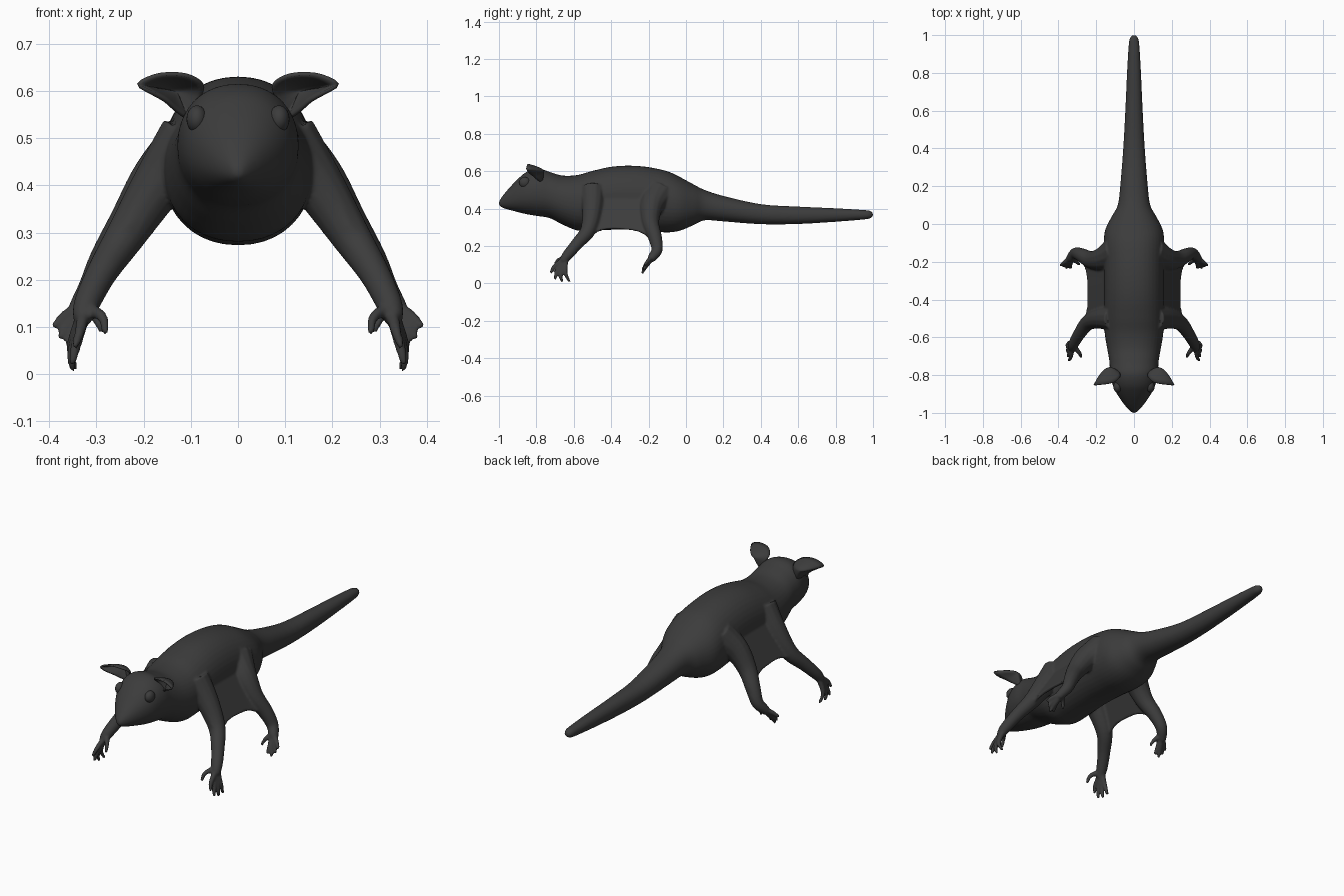
import bpy, bmesh, math
from mathutils import Vector

if "Cube" in bpy.data.objects:
    bpy.data.objects.remove(bpy.data.objects["Cube"])

fur = bpy.data.materials.new("dark_fur")
fur.diffuse_color = (0.045, 0.045, 0.045, 1)
fur.use_nodes = True
fur.node_tree.nodes["Principled BSDF"].inputs["Base Color"].default_value = fur.diffuse_color


def spline(pts, n=5):
    """Catmull-Rom samples through tuples of any length."""
    out = []
    for i in range(len(pts) - 1):
        a, b, c, d = pts[max(i - 1, 0)], pts[i], pts[i + 1], pts[min(i + 2, len(pts) - 1)]
        for k in range(n):
            t = k / n
            out.append(tuple(0.5 * (2 * q + (r - p) * t + (2 * p - 5 * q + 4 * r - s) * t * t
                                    + (3 * q - p - 3 * r + s) * t ** 3)
                             for p, q, r, s in zip(a, b, c, d)))
    return out + [tuple(pts[-1])]


def loft(bm, rings):
    """Closed skin over a list of equal-length rings."""
    vs = [[bm.verts.new(p) for p in r] for r in rings]
    n = len(vs[0])
    for a, b in zip(vs, vs[1:]):
        for i in range(n):
            bm.faces.new((a[i], a[(i + 1) % n], b[(i + 1) % n], b[i]))
    bm.faces.new(vs[0][::-1])
    bm.faces.new(vs[-1])


def tube(bm, pts, side, n=14):
    """Round limb through (x, y, z, radius) points."""
    s = spline(pts)
    c = [Vector((p[0] * side, p[1], p[2])) for p in s]
    rings = []
    for i, p in enumerate(c):
        d = (c[min(i + 1, len(c) - 1)] - c[max(i - 1, 0)]).normalized()
        u = d.cross(Vector((0, 1, 0.3))).normalized()
        v = d.cross(u)
        rings.append([p + s[i][3] * (u * math.cos(2 * math.pi * k / n) + v * math.sin(2 * math.pi * k / n))
                      for k in range(n)])
    loft(bm, rings)


def finish(bm, name):
    bmesh.ops.recalc_face_normals(bm, faces=bm.faces)
    me = bpy.data.meshes.new(name)
    bm.to_mesh(me)
    bm.free()
    for p in me.polygons:
        p.use_smooth = True
    me.materials.append(fur)
    ob = bpy.data.objects.new(name, me)
    bpy.context.collection.objects.link(ob)
    return ob


# Head, torso and tail: (y, top z, bottom z, half width)
bm = bmesh.new()
stations = [(-1, .437, .42, .008), (-.985, .462, .407, .026), (-.95, .505, .395, .056),
            (-.9, .558, .382, .09), (-.85, .598, .37, .114), (-.79, .615, .36, .127),
            (-.73, .597, .35, .13), (-.66, .577, .315, .142), (-.58, .58, .283, .155),
            (-.5, .602, .283, .158), (-.4, .624, .287, .158), (-.3, .63, .287, .158),
            (-.2, .622, .28, .158), (-.1, .6, .273, .16), (-.03, .568, .283, .152),
            (.04, .53, .312, .118), (.1, .5, .338, .086), (.2, .468, .332, .073),
            (.4, .424, .317, .057), (.6, .411, .318, .046), (.8, .402, .33, .037),
            (.95, .393, .342, .028), (.985, .388, .348, .021), (1, .375, .36, .008)]
rings = []
for y, top, bot, w in spline(stations, 4):
    ring = []
    for k in range(40):
        c, s = math.cos(k * math.pi / 20), math.sin(k * math.pi / 20)
        e = 0.93
        ring.append((w * math.copysign(abs(c) ** e, c), y,
                     (top + bot) / 2 + (top - bot) / 2 * math.copysign(abs(s) ** e, s)))
    rings.append(ring)
loft(bm, rings)

front_leg = [(.1, -.5, .5, .07), (.17, -.5, .4, .056), (.24, -.52, .29, .042),
             (.288, -.58, .215, .033), (.32, -.635, .15, .028), (.33, -.66, .115, .02)]
hind_leg = [(.09, -.15, .47, .09), (.165, -.185, .41, .064), (.225, -.19, .325, .047),
            (.277, -.165, .245, .037), (.31, -.155, .18, .03), (.335, -.18, .14, .024), (.345, -.19, .125, .017)]
front_wrist, hind_wrist = (.323, -.64, .14), (.33, -.175, .145)
# Finger middle and tip positions
front_toes = [((.288, -.685, .122), (.281, -.705, .085)), ((.335, -.705, .09), (.346, -.722, .055)),
              ((.343, -.69, .06), (.352, -.70, .02)), ((.35, -.67, .05), (.35, -.66, .008)),
              ((.352, -.645, .06), (.346, -.622, .008))]
hind_toes = [((.305, -.2, .125), (.287, -.215, .09)), ((.365, -.2, .125), (.392, -.222, .1)),
             ((.36, -.21, .105), (.378, -.225, .075)), ((.35, -.215, .09), (.36, -.235, .055)),
             ((.336, -.215, .1), (.335, -.235, .065))]
# Outer edge of the gliding membrane
edge = [(.295, -.575, .205), (.258, -.5, .262), (.243, -.43, .29),
        (.243, -.33, .29), (.25, -.25, .277), (.28, -.18, .235)]

for side in (1, -1):
    for leg, wrist, toes in ((front_leg, front_wrist, front_toes), (hind_leg, hind_wrist, hind_toes)):
        tube(bm, leg, side)
        for mid, tip in toes:
            tube(bm, [wrist + (.015,), mid + (.0115,), tip + (.007,)], side, 10)
    n = Vector((.86, 0, .5)) * .008
    sheet = []
    for x, y, z in spline(edge):
        o, i = Vector((x, y, z)), Vector((.1, -.35 + (y + .37) * .85, .535))
        sheet.append([Vector((p.x * side, p.y, p.z)) for p in (i - n, i + n, o + n, o - n)])
    loft(bm, sheet)

# Fuse everything into one soft skin
body = finish(bm, "body_with_legs_and_tail")
m = body.modifiers.new("fuse", 'REMESH')
m.mode = 'VOXEL'
m.voxel_size = 0.006
m.use_smooth_shade = True
m = body.modifiers.new("soften", 'SMOOTH')
m.factor = 0.5
m.iterations = 4

# Ears: cupped dishes opening forward, from a rim and a deeper centre
rim = [(.105, -.775, .54), (.08, -.785, .585), (.075, -.81, .612), (.1, -.835, .63),
       (.135, -.845, .636), (.175, -.85, .632), (.21, -.853, .614), (.185, -.845, .597),
       (.155, -.825, .58), (.13, -.8, .558)]
mid = Vector((.13, -.762, .598))
loop = spline(rim + rim[:1], 3)[:-1]
for side, name in ((1, "right_ear"), (-1, "left_ear")):
    bm = bmesh.new()
    centre = bm.verts.new((mid.x * side, mid.y, mid.z))
    prev = None
    for j in range(1, 7):
        s = j / 6
        cur = [bm.verts.new(((mid.x + (x - mid.x) * s) * side, mid.y + (y - mid.y) * s ** 1.8,
                             mid.z + (z - mid.z) * s)) for x, y, z in loop]
        for i in range(len(cur)):
            k = (i + 1) % len(cur)
            bm.faces.new((prev[i], prev[k], cur[k], cur[i]) if prev else (centre, cur[i], cur[k]))
        prev = cur
    ear = finish(bm, name)
    m = ear.modifiers.new("thickness", 'SOLIDIFY')
    m.thickness = 0.008
    m.offset = 0

# Eyes
for side, name in ((1, "right_eye"), (-1, "left_eye")):
    bm = bmesh.new()
    bmesh.ops.create_uvsphere(bm, u_segments=24, v_segments=14, radius=1)
    eye = finish(bm, name)
    eye.scale = (.022, .03, .029)
    eye.location = (.087 * side, -.862, .54)
